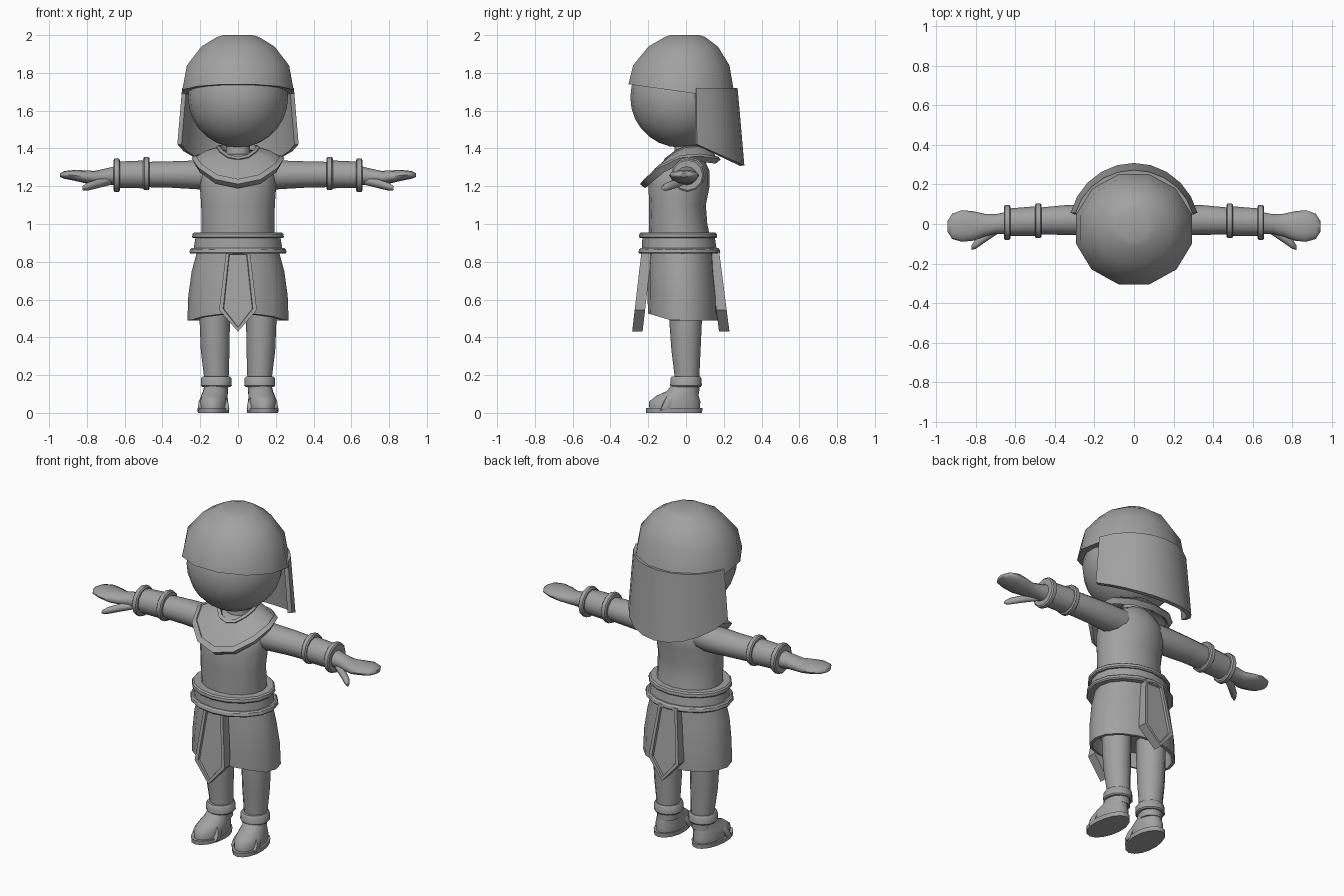
import bpy, bmesh, math
from mathutils import Vector

grey = bpy.data.materials.new("stone_grey")
grey.diffuse_color = (0.36, 0.36, 0.36, 1)


def finish(name, bm, mirror=False, thick=0, angle=40):
    """Turn a bmesh into a shaded object, optionally thickened and mirrored."""
    bmesh.ops.recalc_face_normals(bm, faces=bm.faces)
    me = bpy.data.meshes.new(name)
    bm.to_mesh(me)
    bm.free()
    me.materials.append(grey)
    ob = bpy.data.objects.new(name, me)
    bpy.context.collection.objects.link(ob)
    bpy.ops.object.select_all(action='DESELECT')
    bpy.context.view_layer.objects.active = ob
    ob.select_set(True)
    if thick:
        mod = ob.modifiers.new("thickness", 'SOLIDIFY')
        mod.thickness, mod.offset = thick, 0
        bpy.ops.object.modifier_apply(modifier=mod.name)
    bpy.ops.object.shade_smooth_by_angle(angle=math.radians(angle))
    if mirror:
        ob.modifiers.new("other_side", 'MIRROR')
    return ob


def skin(bm, rows, closed):
    """Join rows of points with quads and return the vertex rows."""
    vs = [[bm.verts.new(p) for p in row] for row in rows]
    n = len(vs[0])
    for a, b in zip(vs, vs[1:]):
        for i in range(n if closed else n - 1):
            j = (i + 1) % n
            bm.faces.new((a[i], a[j], b[j], b[i]))
    return vs


def loft(name, rings, axis='Z', n=12, turn=0.0, warp=None, **kw):
    """Capped tube; each ring is (position, centre1, centre2, radius1, radius2)."""
    rows = []
    for t, c1, c2, r1, r2 in rings:
        row = []
        for i in range(n):
            a = math.radians(turn) + 2 * math.pi * i / n
            u, v = c1 + r1 * math.cos(a), c2 + r2 * math.sin(a)
            p = {'X': (t, u, v), 'Y': (u, t, v), 'Z': (u, v, t)}[axis]
            row.append(warp(*p) if warp else p)
        rows.append(row)
    bm = bmesh.new()
    vs = skin(bm, rows, True)
    bm.faces.new(vs[0])
    bm.faces.new(vs[-1])
    return finish(name, bm, **kw)


def sheet(name, rows, closed, thick):
    bm = bmesh.new()
    skin(bm, rows, closed)
    return finish(name, bm, thick=thick)


# Head and neck
bm = bmesh.new()
bmesh.ops.create_uvsphere(bm, u_segments=20, v_segments=14, radius=0.265)
bmesh.ops.translate(bm, verts=bm.verts, vec=(0, -0.03, 1.67))
finish("head", bm)
loft("neck", [(1.28, 0, 0, 0.08, 0.075), (1.36, 0, 0, 0.065, 0.06), (1.46, 0, 0, 0.06, 0.06)])

# Head covering: cap with tilted rim, plus draped back cloth
loft("headdress_cap",
     [(1.69, 0, -0.022, 0.305, 0.293), (1.84, 0, -0.025, 0.28, 0.264),
      (1.94, 0, -0.015, 0.2, 0.19), (1.99, 0, -0.005, 0.115, 0.11),
      (2.0, 0, -0.005, 0.08, 0.08)], turn=15,
     warp=lambda x, y, z: (x, y, z + 0.14 * (0.05 - y) if z < 1.7 else z))
rows = []
for f in (0, 0.33, 0.66, 1):
    row = []
    for k in range(11):
        a = math.radians(15 + 15 * k)
        y = -0.022 - 0.011 * f + (0.283 + 0.047 * f) * math.sin(a)
        low = 1.42 - 0.46 * (y - 0.055)
        row.append(((0.295 + 0.026 * f) * math.cos(a), y, 1.72 + (low - 1.72) * f))
    rows.append(row)
sheet("headdress_drape", rows, False, 0.024)

# Torso
loft("torso", [(0.9, 0, -0.03, 0.195, 0.165), (1.0, 0, -0.042, 0.192, 0.155),
               (1.1, 0, -0.045, 0.195, 0.15), (1.2, 0, -0.037, 0.202, 0.162),
               (1.28, 0, -0.025, 0.195, 0.15), (1.335, 0, -0.01, 0.15, 0.11),
               (1.37, 0, 0, 0.08, 0.075)], n=16)

# Broad collar with raised border
drop_out = (1.2, 1.225, 1.285, 1.335, 1.345, 1.335, 1.33)
drop_in = (1.345, 1.355, 1.38, 1.4, 1.405, 1.405, 1.405)


def collar_row(f, lift=0.0):
    row = []
    for k in range(12):
        a, i = math.radians(30 * k - 90), min(k, 12 - k)
        row.append(((0.238 - 0.143 * f) * math.cos(a),
                    -0.03 + 0.03 * f + (0.2 - 0.11 * f) * math.sin(a),
                    drop_out[i] + (drop_in[i] - drop_out[i]) * f + lift))
    return row


sheet("collar", [collar_row(0.05), collar_row(0.5, 0.012), collar_row(0.95)], True, 0.02)
sheet("collar_outer_border", [collar_row(0), collar_row(0.16, 0.004)], True, 0.035)
sheet("collar_inner_border", [collar_row(0.88, 0.004), collar_row(1)], True, 0.03)

# Belt and its two rims
loft("belt", [(0.85, 0, -0.035, 0.238, 0.2), (0.945, 0, -0.04, 0.222, 0.19)], n=16)
loft("belt_top_rim", [(0.925, 0, -0.042, 0.238, 0.202), (0.932, 0, -0.042, 0.243, 0.207),
                      (0.948, 0, -0.042, 0.24, 0.205), (0.955, 0, -0.042, 0.232, 0.196)], n=16, angle=30)
loft("belt_bottom_rim", [(0.843, 0, -0.035, 0.252, 0.212), (0.85, 0, -0.035, 0.257, 0.217),
                         (0.866, 0, -0.035, 0.253, 0.213), (0.873, 0, -0.035, 0.245, 0.205)], n=16, angle=30)

# Kilt, hollow underneath
loft("kilt", [(0.88, 0, -0.025, 0.21, 0.17), (0.75, 0, -0.025, 0.245, 0.178),
              (0.62, 0, -0.018, 0.263, 0.186), (0.49, 0, -0.015, 0.268, 0.186),
              (0.49, 0, -0.015, 0.25, 0.168), (0.6, 0, -0.015, 0.24, 0.16)], n=16,
     warp=lambda x, y, z: (x, y, z + (max(0, -y - 0.08) * 0.3 if z < 0.5 else 0)))

# Pointed hanging panels with a recessed centre
outline = [(-0.062, 0.86), (-0.1, 0.545), (0, 0.43), (0.1, 0.545), (0.062, 0.86)]
for name, s, y_top, y_low in (("front_panel", -1, 0.235, 0.285), ("back_panel", 1, 0.175, 0.23)):
    bm = bmesh.new()

    def depth(z):
        return y_top + (y_low - y_top) * (0.86 - z) / 0.43

    outer = bm.faces.new([bm.verts.new((x, s * depth(z), z)) for x, z in outline])
    inner = [bm.verts.new((x, s * (depth(z) - 0.055), z)) for x, z in outline]
    bm.faces.new(inner)
    vs = list(outer.verts)
    for i in range(5):
        j = (i + 1) % 5
        bm.faces.new((vs[i], vs[j], inner[j], inner[i]))
    bmesh.ops.recalc_face_normals(bm, faces=bm.faces)
    bmesh.ops.inset_region(bm, faces=[outer], thickness=0.022)
    bmesh.ops.inset_region(bm, faces=[outer], thickness=0.004, depth=-0.012)
    finish(name, bm, angle=20)

# Arms, sleeves and arm bands
loft("arm", [(0.1, 0.015, 1.262, 0.08, 0.078), (0.2, 0.02, 1.26, 0.08, 0.077),
             (0.35, 0.02, 1.262, 0.075, 0.07), (0.48, 0.015, 1.262, 0.068, 0.067),
             (0.65, 0.008, 1.258, 0.06, 0.06)], 'X', mirror=True)
loft("forearm_wrap", [(0.48, 0.015, 1.263, 0.076, 0.074), (0.64, 0.008, 1.26, 0.07, 0.07)], 'X', mirror=True)
for name, x, cy, cz in (("upper_arm_band", 0.485, 0.016, 1.267), ("wrist_band", 0.642, 0.008, 1.258)):
    loft(name, [(x - 0.017, cy, cz, 0.08, 0.08), (x - 0.011, cy, cz, 0.088, 0.088),
                (x + 0.011, cy, cz, 0.088, 0.088), (x + 0.017, cy, cz, 0.08, 0.08)], 'X', mirror=True, angle=35)

# Mitten hands with thumbs
loft("hand", [(0.62, 0.008, 1.258, 0.058, 0.055), (0.7, 0, 1.252, 0.05, 0.042),
              (0.76, -0.006, 1.246, 0.058, 0.035), (0.81, -0.01, 1.25, 0.074, 0.034),
              (0.87, -0.01, 1.258, 0.08, 0.028), (0.92, -0.012, 1.26, 0.064, 0.02),
              (0.943, -0.012, 1.259, 0.028, 0.01)], 'X', mirror=True, angle=60)
loft("thumb", [(0.67, -0.015, 1.228, 0.022, 0.02), (0.74, -0.055, 1.214, 0.028, 0.024),
               (0.8, -0.1, 1.197, 0.025, 0.021), (0.822, -0.12, 1.19, 0.012, 0.011)],
     'X', n=8, mirror=True, angle=60)

# Legs and ankle bands
loft("leg", [(0.1, 0.115, 0.005, 0.062, 0.065), (0.2, 0.115, 0.005, 0.066, 0.066),
             (0.33, 0.121, 0.0, 0.076, 0.077), (0.48, 0.123, -0.002, 0.08, 0.086),
             (0.65, 0.123, -0.002, 0.08, 0.09)], mirror=True)
loft("ankle_band", [(0.138, 0.115, 0, 0.076, 0.078), (0.145, 0.115, 0, 0.082, 0.084),
                    (0.183, 0.115, 0, 0.08, 0.082), (0.192, 0.115, 0, 0.073, 0.075)], mirror=True, angle=35)


# Feet, slightly splayed outwards at the toes
def splay(x, y, z):
    return (x + 0.06 * max(0, -y), y, z)


loft("sole", [(0, 0.127, -0.063, 0.082, 0.148), (0.025, 0.127, -0.063, 0.084, 0.15)],
     n=16, warp=splay, mirror=True)
loft("foot", [(0.02, 0.125, -0.06, 0.074, 0.134), (0.06, 0.125, -0.06, 0.076, 0.136),
              (0.09, 0.123, -0.045, 0.07, 0.112), (0.115, 0.12, -0.018, 0.064, 0.084),
              (0.16, 0.115, 0, 0.06, 0.066)], n=16, warp=splay, mirror=True, angle=60)
# Sandal strap leaning back over the instep
loft("sandal_strap", [(-0.145, 0.13, 0.02, 0.08, 0.088), (-0.14, 0.13, 0.02, 0.084, 0.098),
                      (-0.108, 0.13, 0.02, 0.084, 0.106), (-0.1, 0.13, 0.02, 0.08, 0.1)],
     'Y', n=16, warp=lambda x, y, z: (x, y + 0.45 * max(z, 0.01), max(z, 0.01)), mirror=True, angle=35)
